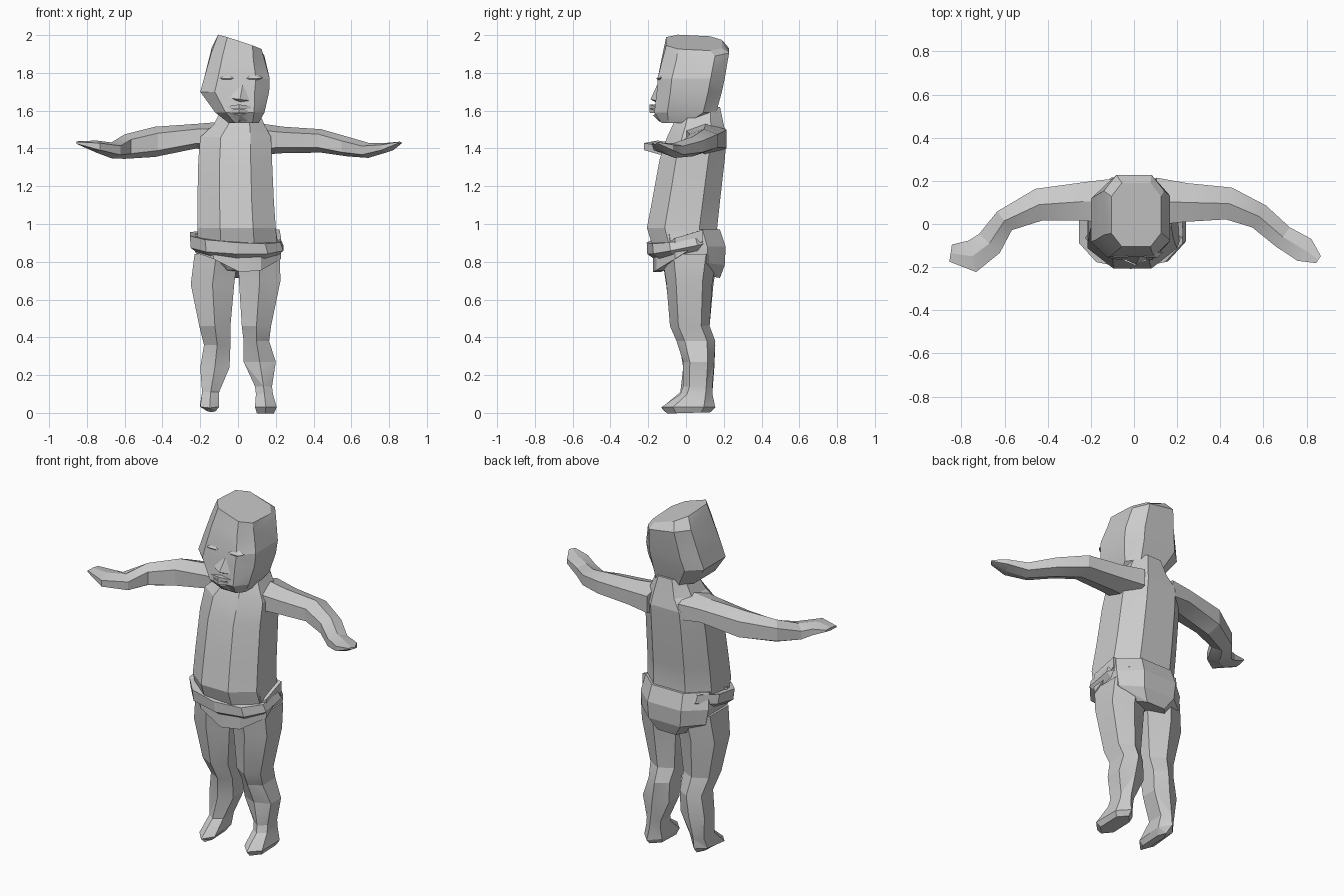
import bpy, bmesh, math
from mathutils import Vector


def finish(name, bm):
    # Turn a bmesh into an object with crisp facets
    bmesh.ops.recalc_face_normals(bm, faces=bm.faces)
    me = bpy.data.meshes.new(name)
    bm.to_mesh(me)
    bm.free()
    me.shade_smooth()
    me.set_sharp_from_angle(angle=math.radians(16))
    bpy.context.collection.objects.link(bpy.data.objects.new(name, me))


def skin(name, rings, wrap=False):
    # Skin equal-length point rings with alternating triangles
    bm = bmesh.new()
    vs = [[bm.verts.new(p) for p in r] for r in rings]
    n = len(vs[0])
    pairs = list(zip(vs, vs[1:])) + ([(vs[-1], vs[0])] if wrap else [])
    for k, (a, b) in enumerate(pairs):
        for i in range(n):
            j = (i + 1) % n
            if (i + k) % 2:
                tris = (a[i], a[j], b[j]), (a[i], b[j], b[i])
            else:
                tris = (a[i], a[j], b[i]), (a[j], b[j], b[i])
            for t in tris:
                bm.faces.new(t)
    if not wrap:
        bm.faces.new(vs[0][::-1])
        bm.faces.new(vs[-1])
    finish(name, bm)


def section(n, power):
    # Unit boxy polygon that touches -1..1 on both axes
    pw = lambda v: math.copysign(abs(v) ** power, v) if abs(v) > 1e-6 else 0
    p = [(pw(math.cos(math.tau * (k + .5) / n)), pw(math.sin(math.tau * (k + .5) / n))) for k in range(n)]
    mx, my = max(q[0] for q in p), max(q[1] for q in p)
    return [(x / mx, y / my) for x, y in p]


def stack(name, rows, n=8, power=0.7, front=1, wrap=False):
    # Rows: z, x0, x1, y0, y1, optional tilt along x and y; front narrows the -y side
    rings = []
    for z, x0, x1, y0, y1, *t in rows:
        tx, ty = t if t else (0, 0)
        ring = []
        for u, v in section(n, power):
            u *= front if v < -.9 else 1
            dx, dy = u * (x1 - x0) / 2, v * (y1 - y0) / 2
            ring.append(((x0 + x1) / 2 + dx, (y0 + y1) / 2 + dy, z + tx * dx + ty * dy))
        rings.append(ring)
    skin(name, rings, wrap)


def tube(name, rows, n=6, power=0.8):
    # Rows: x, y, z, half width, half height along a sideways path
    c = [Vector(r[:3]) for r in rows]
    rings = []
    for i, r in enumerate(rows):
        d = c[min(i + 1, len(c) - 1)] - c[max(i - 1, 0)]
        side = Vector((-d.y, d.x, 0)).normalized()
        rings.append([c[i] + side * u * r[3] + Vector((0, 0, v * r[4])) for u, v in section(n, power)])
    skin(name, rings)


def hull(name, points):
    # Small convex facial feature
    bm = bmesh.new()
    for p in points:
        bm.verts.new(p)
    bmesh.ops.convex_hull(bm, input=bm.verts)
    finish(name, bm)


# Head with a tilted crown
stack("head", [
    (1.535, -.05, .11, -.13, .05),
    (1.59, -.12, .14, -.168, .16),
    (1.70, -.20, .165, -.155, .19),
    (1.77, -.18, .168, -.15, .205),
    (1.90, -.14, .14, -.125, .228, -.15, .1),
    (1.96, -.105, .125, -.105, .19, -.33, -.05)], power=.62)

# Torso and neck
stack("torso", [
    (.86, -.21, .21, -.17, .18),
    (.98, -.215, .20, -.207, .165),
    (1.12, -.215, .19, -.18, .18),
    (1.34, -.21, .18, -.14, .205),
    (1.46, -.20, .175, -.10, .215),
    (1.525, -.13, .14, -.07, .20),
    (1.62, -.08, .10, -.03, .18)], power=.8, front=.85)

# Arms, curved forward to the hands
tube("left_arm", [
    (.10, .105, 1.45, .11, .085),
    (.24, .10, 1.445, .09, .07),
    (.44, .095, 1.44, .075, .062),
    (.58, .035, 1.41, .06, .052),
    (.69, -.06, 1.39, .055, .04),
    (.79, -.12, 1.405, .06, .025),
    (.855, -.165, 1.43, .02, .006)])
tube("right_arm", [
    (-.10, .10, 1.46, .11, .08),
    (-.22, .105, 1.465, .09, .065),
    (-.44, .09, 1.435, .075, .08),
    (-.60, .015, 1.41, .055, .065),
    (-.67, -.09, 1.39, .065, .042),
    (-.75, -.15, 1.41, .075, .032),
    (-.85, -.135, 1.43, .04, .008)])

# Legs with feet
stack("left_leg", [
    (0, .10, .19, -.10, .13, 0, .03),
    (.03, .09, .205, -.13, .155),
    (.10, .095, .185, -.03, .14),
    (.14, .09, .18, -.015, .14),
    (.27, .03, .20, -.015, .15),
    (.38, .03, .165, -.05, .155),
    (.46, .02, .175, -.085, .125),
    (.70, .005, .225, -.105, .14),
    (.84, .0, .22, -.13, .17)], n=6, power=.8)
stack("right_leg", [
    (.01, -.16, -.12, -.11, .10, 0, .05),
    (.04, -.20, -.10, -.13, .14, 0, .1),
    (.11, -.19, -.10, -.03, .14),
    (.24, -.20, -.045, -.015, .15),
    (.36, -.18, -.04, -.035, .155),
    (.46, -.205, -.04, -.08, .125),
    (.68, -.25, -.02, -.105, .145),
    (.84, -.23, -.0, -.13, .17)], n=6, power=.8)

# Wrapped cloth: seat, waist roll and draped front fold
stack("cloth_seat", [
    (.735, -.12, .12, -.09, .18, 0, -.15),
    (.80, -.21, .205, -.14, .205, 0, -.1),
    (.88, -.225, .215, -.175, .21),
    (.97, -.21, .20, -.185, .18)], power=.8, front=.85)
stack("cloth_waist_roll", [
    (.925, -.20, .19, -.18, .15, -.06, .12),
    (.93, -.255, .225, -.208, .17, -.07, .15),
    (.88, -.25, .24, -.205, .185, -.03, .2),
    (.85, -.21, .21, -.17, .17, -.03, .2)], n=10, power=.85, front=.8, wrap=True)
tube("cloth_front_fold", [
    (-.215, -.05, .90, .02, .05),
    (-.12, -.14, .85, .025, .035),
    (.01, -.155, .785, .02, .04),
    (.11, -.135, .80, .025, .045),
    (.205, -.05, .87, .025, .055),
    (.20, .09, .94, .02, .03)], n=4)

# Broad nose wedge
hull("nose", [(.03, -.14, 1.765), (-.05, -.145, 1.69), (.09, -.145, 1.65),
              (.01, -.188, 1.66), (-.03, -.17, 1.665), (.02, -.14, 1.635)])

# Brow ridges
for s, label in ((-1, "right"), (1, "left")):
    cx = .01 + s * .07
    hull(label + "_brow", [(cx - .055, -.13, 1.775), (cx + .055, -.13, 1.775), (cx, -.135, 1.80),
                           (cx - .03, -.156, 1.77), (cx + .03, -.156, 1.77), (cx, -.14, 1.752)])

# Lips and rounded chin
for label, z, w in (("upper_lip", 1.622, .065), ("lower_lip", 1.600, .055)):
    tube(label, [(.005 - w, -.155, z - .006, .008, .006), (.005, -.172, z, .02, .011),
                 (.005 + w, -.155, z - .006, .008, .006)], n=4)
hull("chin", [(-.07, -.15, 1.59), (.08, -.15, 1.59), (.01, -.175, 1.575),
              (.0, -.145, 1.545), (.06, -.13, 1.54), (.01, -.05, 1.535)])
